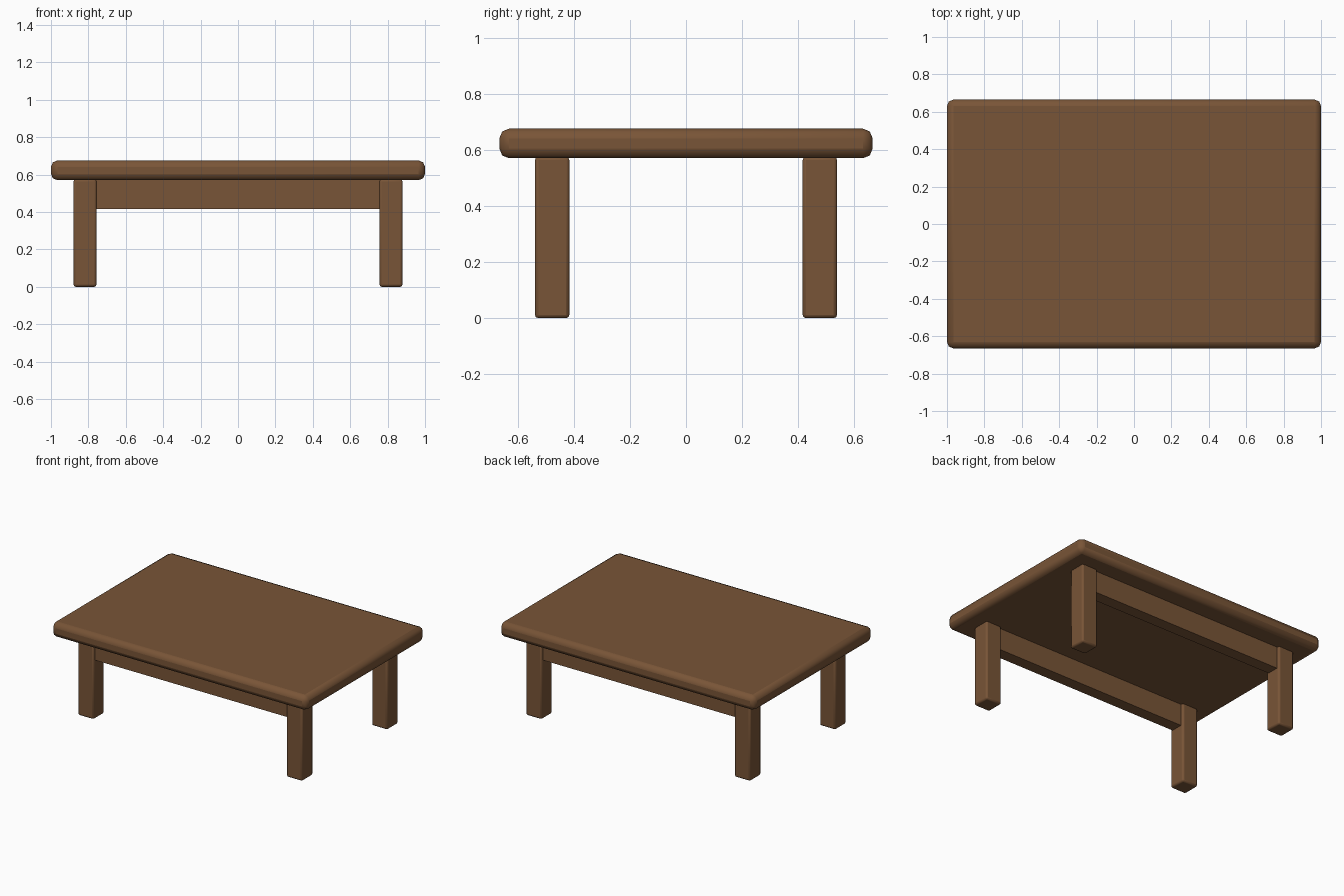
import bpy

if "Cube" in bpy.data.objects:
    bpy.data.objects.remove(bpy.data.objects["Cube"])

wood = bpy.data.materials.new("brown wood")
wood.diffuse_color = (0.19, 0.09, 0.038, 1)
wood.use_nodes = True
wood.node_tree.nodes["Principled BSDF"].inputs["Base Color"].default_value = wood.diffuse_color


def block(name, x, y, z, bevel=0.0, segments=2):
    """Box from (min, max) ranges, with optional rounded edges."""
    ranges = (x, y, z)
    bpy.ops.mesh.primitive_cube_add(size=1, location=[sum(r) / 2 for r in ranges])
    ob = bpy.context.object
    ob.name = name
    ob.scale = [r[1] - r[0] for r in ranges]
    bpy.ops.object.transform_apply(location=False, rotation=False, scale=True)
    ob.data.materials.append(wood)
    if bevel:
        mod = ob.modifiers.new("rounded edges", 'BEVEL')
        mod.width = bevel
        mod.segments = segments
        bpy.ops.object.shade_smooth_by_angle(angle=0.8)
    return ob


# Table top with soft edges
block("table_top", (-1, 1), (-0.665, 0.665), (0.57, 0.675), 0.034, 2)

for sy, side in ((-1, "front"), (1, "back")):
    # Square legs
    for sx, hand in ((-1, "left"), (1, "right")):
        cx, cy = sx * 0.818, sy * 0.477
        block(f"{side}_{hand}_leg", (cx - 0.0615, cx + 0.0615),
              (cy - 0.0615, cy + 0.0615), (0, 0.575), 0.012, 2)
    # Long rail between the legs, set slightly back from their faces
    ry = sy * 0.477
    block(f"{side}_rail", (-0.78, 0.78), (ry - 0.042, ry + 0.042), (0.415, 0.575))
